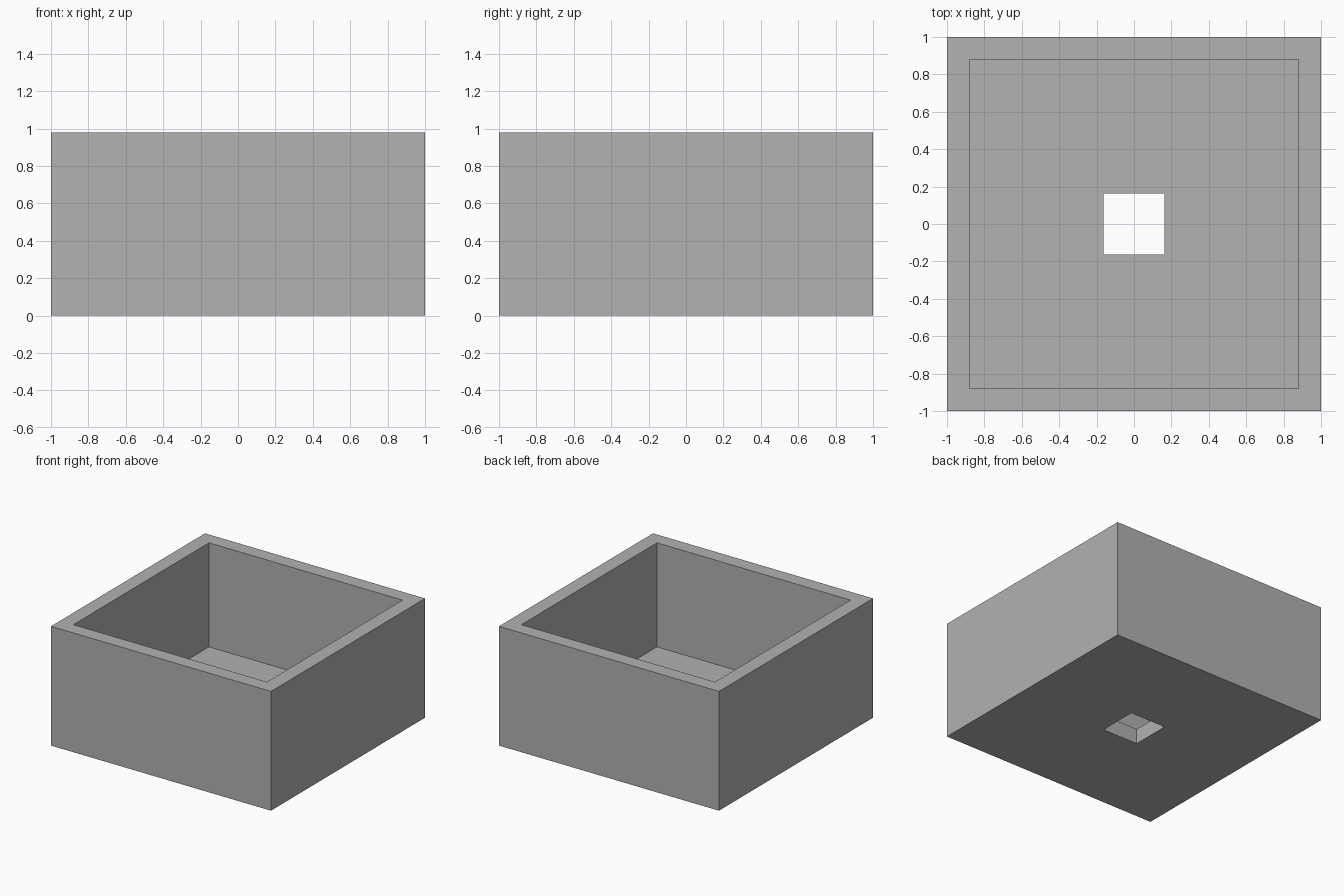
import bpy
import bmesh

cube = bpy.data.objects.get("Cube")
if cube:
    bpy.data.objects.remove(cube, do_unlink=True)

# Main dimensions
HALF, HEIGHT = 1.0, 0.98
INNER, FLOOR = 0.88, 0.125
HOLE = 0.163

# Single grey material
grey = bpy.data.materials.new("plain grey")
grey.use_nodes = True
colour = (0.445, 0.445, 0.445, 1)
grey.diffuse_color = colour
grey.node_tree.nodes["Principled BSDF"].inputs["Base Color"].default_value = colour


def square_ring(bm, half, z):
    corners = ((-1, -1), (1, -1), (1, 1), (-1, 1))
    return [bm.verts.new((x * half, y * half, z)) for x, y in corners]


# Open box: a wall and floor profile swept around a square, with a drain hole
profile = [(HALF, 0), (HALF, HEIGHT), (INNER, HEIGHT),
           (INNER, FLOOR), (HOLE, FLOOR), (HOLE, 0)]
bm = bmesh.new()
rings = [square_ring(bm, half, z) for half, z in profile]
for a, b in zip(rings, rings[1:] + rings[:1]):
    for i in range(4):
        j = (i + 1) % 4
        bm.faces.new((a[i], a[j], b[j], b[i]))
bmesh.ops.recalc_face_normals(bm, faces=bm.faces)

mesh = bpy.data.meshes.new("planter_box")
bm.to_mesh(mesh)
bm.free()
mesh.materials.append(grey)
box = bpy.data.objects.new("planter_box", mesh)
bpy.context.collection.objects.link(box)
